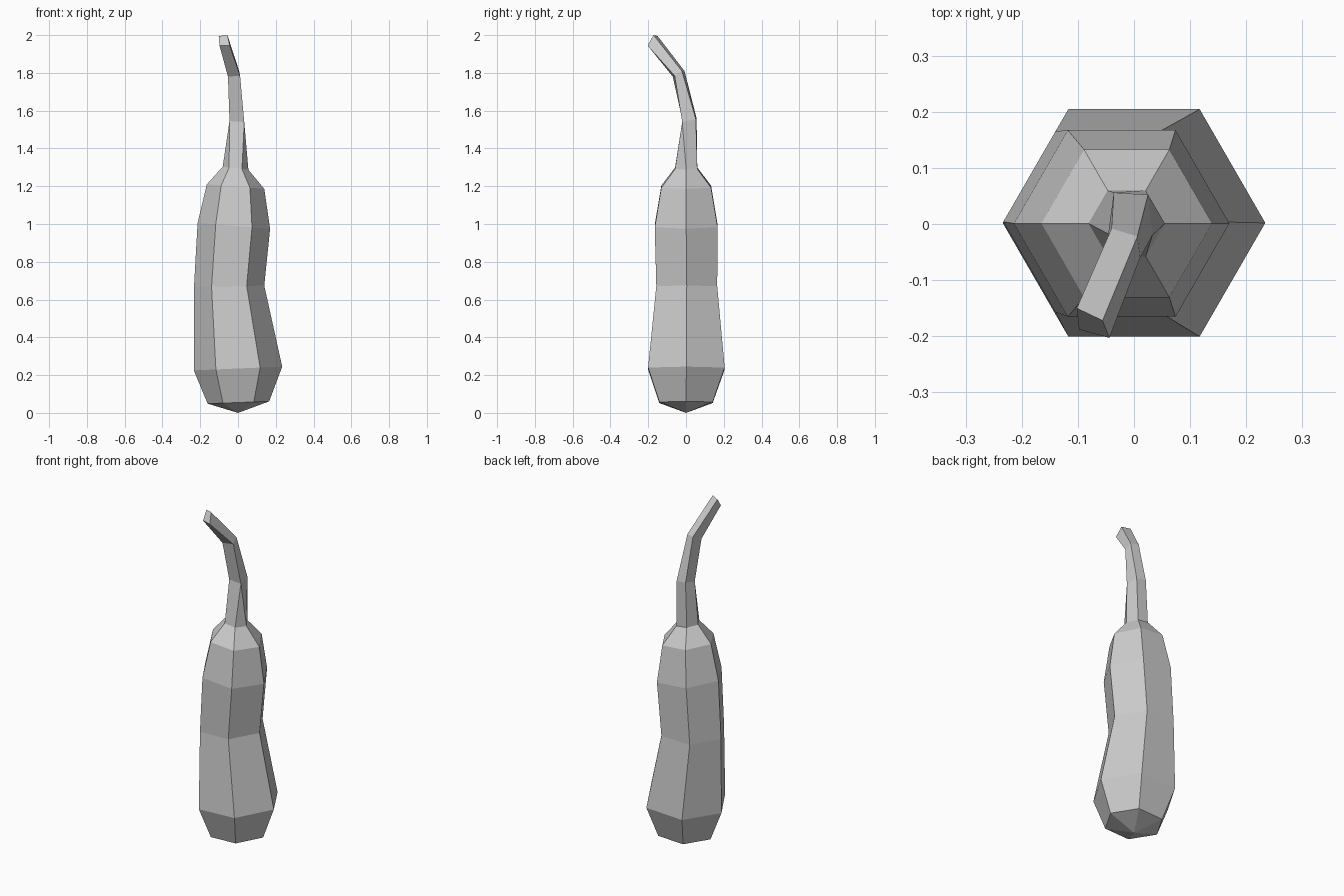
import bpy, bmesh, math
from mathutils import Vector

if "Cube" in bpy.data.objects:
    bpy.data.objects.remove(bpy.data.objects["Cube"])

bm = bmesh.new()


def hexagon(cx, cy, z, r, tilt):
    """Six-sided body ring, tilted along x."""
    pts = []
    for i in range(6):
        a = math.radians(60 * i)
        pts.append((cx + r * math.cos(a), cy + r * math.sin(a), z + tilt * math.cos(a)))
    return pts


def stem_ring(fr, br, bl, fl):
    """Four-sided stem ring; repeated corners merge the hexagon's side edges."""
    return [fr, br, bl, fl, fl, fr]


# gourd body: centre x, centre y, height, radius, tilt
rings = [hexagon(*p) for p in (
    (0.002, 0, 0.055, 0.163, 0.006),
    (0, 0.002, 0.235, 0.234, 0.01),
    (-0.047, 0.004, 0.67, 0.186, 0.004),
    (-0.022, 0.001, 0.99, 0.192, -0.015),
    (-0.013, 0.001, 1.198, 0.152, -0.012),
    (-0.013, 0.001, 1.295, 0.068, -0.008),
)]

# bent stem
rings += [
    stem_ring((0.033, -0.02, 1.54), (0.025, 0.052, 1.555), (-0.036, 0.056, 1.56), (-0.045, -0.018, 1.545)),
    stem_ring((0.011, -0.06, 1.785), (0.006, -0.022, 1.81), (-0.040, -0.008, 1.81), (-0.053, -0.07, 1.78)),
    stem_ring((-0.044, -0.203, 1.945), (-0.056, -0.172, 2.0), (-0.102, -0.150, 1.995), (-0.098, -0.188, 1.945)),
]

# skin between rings
loops = [[bm.verts.new(p) for p in ring] for ring in rings]
for a, b in zip(loops, loops[1:]):
    for i in range(6):
        j = (i + 1) % 6
        bm.faces.new((a[i], a[j], b[j], b[i]))

# pointed base and stem end cap
tip = bm.verts.new(Vector((0, 0, 0)))
for i in range(6):
    bm.faces.new((loops[0][(i + 1) % 6], loops[0][i], tip))
bm.faces.new(loops[-1])

bmesh.ops.remove_doubles(bm, verts=bm.verts, dist=0.0005)
bmesh.ops.recalc_face_normals(bm, faces=bm.faces)

mesh = bpy.data.meshes.new("gourd")
bm.to_mesh(mesh)
bm.free()
bpy.context.collection.objects.link(bpy.data.objects.new("gourd", mesh))
